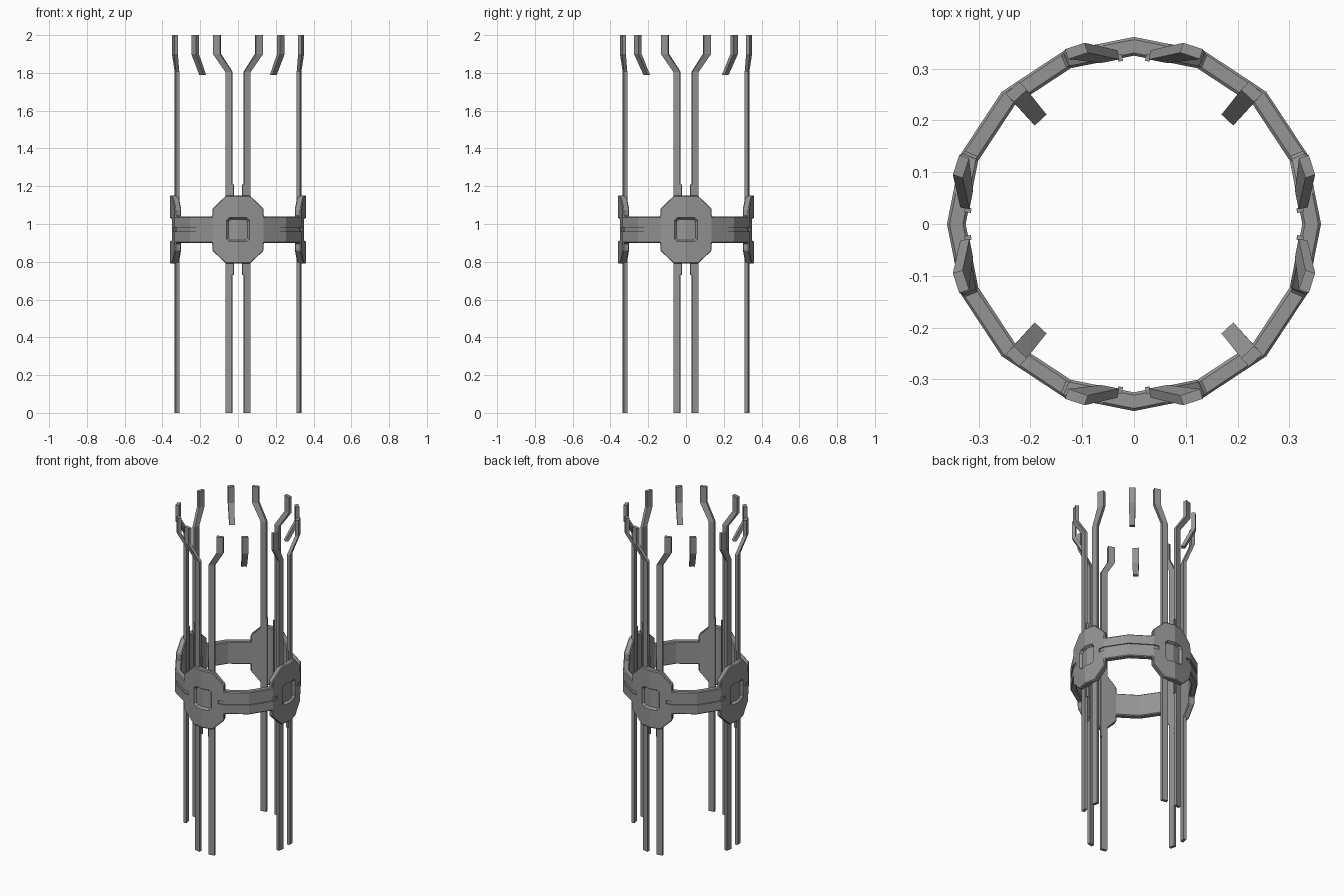
import bpy, bmesh
from math import sin, cos, radians, pi

if "Cube" in bpy.data.objects:
    bpy.data.objects.remove(bpy.data.objects["Cube"])

MID = 0.97          # height of the ring's centre line
STEP = 22.5         # the ring has sixteen sides

grey = bpy.data.materials.new("steel grey")
grey.use_nodes = True
grey.diffuse_color = (0.3, 0.3, 0.3, 1)
grey.node_tree.nodes["Principled BSDF"].inputs["Base Color"].default_value = (0.3, 0.3, 0.3, 1)


def finish(name, bm):
    bmesh.ops.recalc_face_normals(bm, faces=bm.faces)
    mesh = bpy.data.meshes.new(name)
    bm.to_mesh(mesh)
    bm.free()
    mesh.materials.append(grey)
    obj = bpy.data.objects.new(name, mesh)
    bpy.context.collection.objects.link(obj)
    return obj


def wrap(angle, z, radius):
    """Place an unrolled point on a sixteen-sided prism."""
    r = radius * cos(radians(STEP / 2)) / cos(radians(angle % STEP - STEP / 2))
    return (r * sin(radians(angle)), -r * cos(radians(angle)), z)


def shell(name, cells, outer, inner, centre=0, taper=1):
    """Thick curved panel from unrolled (angle, height) polygons."""
    bm = bmesh.new()
    verts, edges = {}, {}

    def vert(p, layer):
        key = (round(p[0] % 360, 3), round(p[1], 4), layer)
        if key not in verts:
            a, h = p
            if layer:
                a, h = centre + (a - centre) * taper, h * taper
            verts[key] = bm.verts.new(wrap(a, MID + h, inner if layer else outer))
        return verts[key]

    for cell in cells:
        front = [vert(p, 0) for p in cell]
        back = [vert(p, 1) for p in cell]
        bm.faces.new(front)
        bm.faces.new(back[::-1])
        for i in range(len(cell)):
            j = (i + 1) % len(cell)
            edges.setdefault(frozenset((front[i], front[j])), []).append(
                (front[j], front[i], back[i], back[j]))
    for sides in edges.values():
        if len(sides) == 1:
            bm.faces.new(sides[0])
    return finish(name, bm)


def column(name, sections):
    """Bar through horizontal rectangles (x, y, z, yaw, width, depth)."""
    bm = bmesh.new()
    loops = []
    for x, y, z, yaw, w, d in sections:
        c, s = cos(yaw), sin(yaw)
        loops.append([bm.verts.new((x + u * w / 2 * c - v * d / 2 * s,
                                    y + u * w / 2 * s + v * d / 2 * c, z))
                      for u, v in ((-1, -1), (1, -1), (1, 1), (-1, 1))])
    bm.faces.new(loops[0])
    bm.faces.new(loops[-1])
    for low, high in zip(loops, loops[1:]):
        for i in range(4):
            j = (i + 1) % 4
            bm.faces.new((low[i], low[j], high[j], high[i]))
    return finish(name, bm)


# Ring with four eight-sided plates: column spans with their half heights
BAND, SHOULDER, PEAK = 0.07, 0.11, 0.18
spans = [(0, 10.5, PEAK, PEAK), (10.5, STEP, PEAK, SHOULDER), (STEP, 45, BAND, BAND)]
spans += [(90 - b, 90 - a, hb, ha) for a, b, ha, hb in spans]
cells = []
for quarter in range(4):
    for a, b, ha, hb in spans:
        a, b = a + 90 * quarter, b + 90 * quarter
        cells.append([(a, -BAND), (b, -BAND), (b, BAND), (a, BAND)])
        if ha > BAND:
            cells.append([(a, BAND), (b, BAND), (b, hb), (a, ha)])
            cells.append([(a, -ha), (b, -hb), (b, -BAND), (a, -BAND)])
ring = shell("ring_with_plates", cells, 0.361, 0.325)
bevel = ring.modifiers.new("edge chamfer", 'BEVEL')
bevel.width = 0.005
bevel.segments = 1
bevel.limit_method = 'ANGLE'
bevel.angle_limit = radians(35)

# Recessed windows in the plates and long grooves between them
cutters = []
for quarter in range(4):
    mid = 90 * quarter
    halves = [[(mid, -0.07), (mid + s * 8.2, -0.07), (mid + s * 10.8, -0.055),
               (mid + s * 10.8, 0.055), (mid + s * 8.2, 0.07), (mid, 0.07)][::s]
              for s in (1, -1)]
    cutters.append(shell("window_cutter", halves, 0.372, 0.346, mid, 0.78))
    stops = [mid + a for a in (16.5, STEP, 45, 67.5, 73.5)]
    slot = [[(a, -0.011), (b, -0.011), (b, 0.011), (a, 0.011)]
            for a, b in zip(stops, stops[1:])]
    cutters.append(shell("groove_cutter", slot, 0.38, 0.354))
for cutter in cutters:
    cutter.hide_render = True
    cut = ring.modifiers.new("cut", 'BOOLEAN')
    cut.operation = 'DIFFERENCE'
    cut.solver = 'EXACT'
    cut.object = cutter
bpy.context.view_layer.objects.active = ring
ring.select_set(True)
for modifier in list(ring.modifiers):
    bpy.ops.object.modifier_apply(modifier=modifier.name)
for cutter in cutters:
    bpy.data.objects.remove(cutter)

# Pairs of long rods behind every plate, splayed outward at the top
for quarter in range(4):
    for side in (-1, 1):
        low, high = side * radians(11), side * radians(18)
        rod = column("rod", [(side * 0.048, -0.323, 0, low, 0.036, 0.018),
                             (side * 0.048, -0.323, 1.805, low, 0.036, 0.018),
                             (side * 0.111, -0.334, 1.9, high, 0.04, 0.02),
                             (side * 0.111, -0.334, 2, high, 0.04, 0.02)])
        lip = column("rod_lip", [(side * 0.027, -0.321, z, low, 0.009, 0.014)
                                 for z in (0.73, 1.21)])
        rod.rotation_euler.z = lip.rotation_euler.z = quarter * pi / 2

# Short bent hooks at the four corners
for sx in (-1, 1):
    for sy in (-1, 1):
        yaw = -sx * sy * radians(43)
        column("corner_hook", [(sx * 0.187, sy * 0.208, 1.79, yaw, 0.031, 0.02),
                               (sx * 0.227, sy * 0.255, 1.9, yaw, 0.035, 0.022),
                               (sx * 0.227, sy * 0.255, 2, yaw, 0.035, 0.022)])
